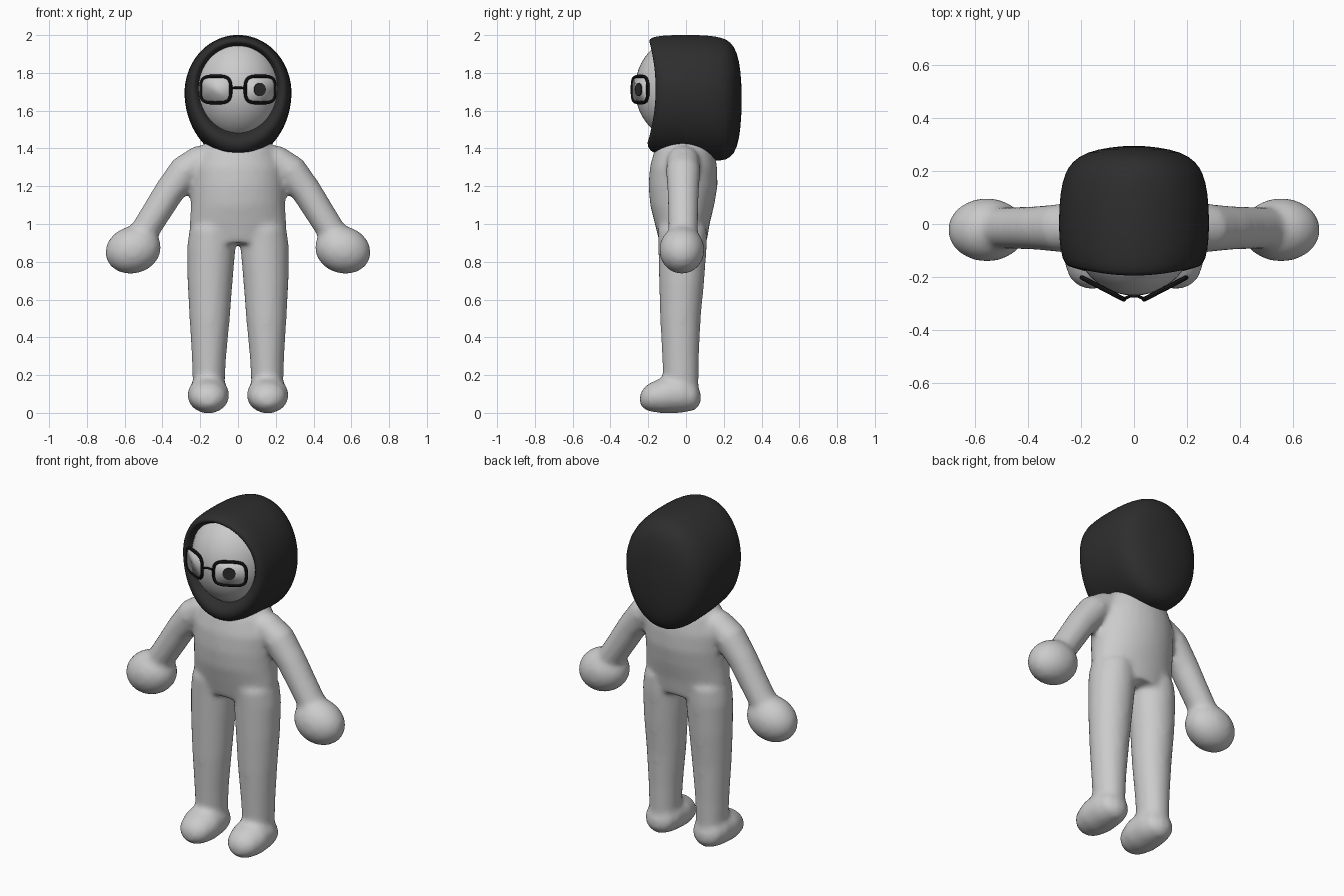
import bpy, bmesh, math
from mathutils import Matrix, Vector

cube = bpy.data.objects.get("Cube")
if cube:
    bpy.data.objects.remove(cube, do_unlink=True)


def material(name, value):
    m = bpy.data.materials.new(name)
    m.use_nodes = True
    color = (value, value, value, 1)
    m.diffuse_color = color
    bsdf = m.node_tree.nodes["Principled BSDF"]
    bsdf.inputs["Base Color"].default_value = color
    bsdf.inputs["Roughness"].default_value = 0.7
    return m


LIGHT = material("light grey", 0.6)
CLOTH = material("charcoal cloth", 0.027)
BLACK = material("frame black", 0.01)
X, Y, Z = Vector((1, 0, 0)), Vector((0, 1, 0)), Vector((0, 0, 1))


def finish(bm, name, mat):
    bmesh.ops.recalc_face_normals(bm, faces=bm.faces)
    me = bpy.data.meshes.new(name)
    bm.to_mesh(me)
    bm.free()
    me.materials.append(mat)
    me.polygons.foreach_set("use_smooth", [True] * len(me.polygons))
    ob = bpy.data.objects.new(name, me)
    bpy.context.collection.objects.link(ob)
    return ob


def loft(bm, rings):
    """Skin a closed tube through rings of points."""
    loops = [[bm.verts.new(p) for p in r] for r in rings]
    n = len(loops[0])
    for a, b in zip(loops, loops[1:]):
        for i in range(n):
            j = (i + 1) % n
            bm.faces.new((a[i], a[j], b[j], b[i]))
    for end in (loops[0], loops[-1]):
        mid = bm.verts.new(sum((v.co for v in end), Vector()) / n)
        for i in range(n):
            bm.faces.new((end[i], end[(i + 1) % n], mid))


def ellipse(c, u, v, n=32):
    angles = [math.tau * i / n for i in range(n)]
    return [Vector(c) + u * math.cos(a) + v * math.sin(a) for a in angles]


def flat_ring(z, x0, x1, y0, y1):
    c = ((x0 + x1) / 2, (y0 + y1) / 2, z)
    return ellipse(c, X * (x1 - x0) / 2, Y * (y1 - y0) / 2)


# Body: overlapping torso, legs, feet, arms and hands fused into one skin
bm = bmesh.new()
torso = [(0.9, 0.22, -0.14, 0.11), (1.0, 0.257, -0.165, 0.125),
         (1.1, 0.25, -0.19, 0.15), (1.2, 0.25, -0.198, 0.167),
         (1.3, 0.245, -0.192, 0.165), (1.4, 0.2, -0.165, 0.15),
         (1.47, 0.13, -0.12, 0.11)]
loft(bm, [flat_ring(z, -w, w, f, b) for z, w, f, b in torso])

leg = [(0.98, 0.02, 0.255, -0.15, 0.11), (0.88, 0.012, 0.27, -0.147, 0.11),
       (0.7, 0.028, 0.268, -0.143, 0.097), (0.5, 0.043, 0.257, -0.137, 0.078),
       (0.3, 0.062, 0.245, -0.127, 0.069), (0.1, 0.073, 0.237, -0.117, 0.066)]
foot = [(-0.245, 0.02, 0.05, 0.09), (-0.235, 0.055, 0.03, 0.12),
        (-0.2, 0.09, 0.008, 0.155), (-0.12, 0.112, -0.003, 0.19),
        (-0.02, 0.105, 0.0, 0.2), (0.05, 0.08, 0.015, 0.16),
        (0.078, 0.03, 0.05, 0.11)]
arm = [(0.15, 1.34, 0.08), (0.2, 1.335, 0.083), (0.28, 1.28, 0.088),
       (0.365, 1.17, 0.08), (0.44, 1.05, 0.077), (0.51, 0.94, 0.075)]
for s in (1, -1):
    loft(bm, [flat_ring(z, s * a, s * b, f, k) for z, a, b, f, k in leg])
    loft(bm, [ellipse((s * 0.157, y, (lo + hi) / 2), X * w, Z * (hi - lo) / 2)
              for y, w, lo, hi in foot])
    rings = []
    for i, (x, z, r) in enumerate(arm):
        before, after = arm[max(i - 1, 0)], arm[min(i + 1, len(arm) - 1)]
        d = Vector((after[0] - before[0], 0, after[1] - before[1])).normalized()
        across = Vector((-d.z * s, 0, d.x))
        rings.append(ellipse((s * x, -0.015, z), across * r, Y * r * 1.04))
    loft(bm, rings)
    place = (Matrix.Translation((s * 0.555, -0.022, 0.863))
             @ Matrix.Rotation(s * 0.3, 4, 'Y')
             @ Matrix.Diagonal((0.15, 0.12, 0.125, 1)))
    bmesh.ops.create_uvsphere(bm, u_segments=32, v_segments=16, radius=1,
                              matrix=place)
body = finish(bm, "body", LIGHT)
fuse = body.modifiers.new("fuse", 'REMESH')
fuse.mode = 'VOXEL'
fuse.voxel_size = 0.015
fuse.use_smooth_shade = True
relax = body.modifiers.new("relax", 'SMOOTH')
relax.factor = 0.5
relax.iterations = 10

# Face
bm = bmesh.new()
bmesh.ops.create_uvsphere(
    bm, u_segments=48, v_segments=24, radius=1,
    matrix=Matrix.Translation((0, -0.02, 1.715))
    @ Matrix.Diagonal((0.235, 0.25, 0.275, 1)))
finish(bm, "face", LIGHT)

# Hood: egg-shaped rings from the face opening to the back; front is bowed
hood = [(-0.09, 0.19, 1.49, 1.93, 0.03), (-0.148, 0.215, 1.47, 1.95, 0.055),
        (-0.165, 0.235, 1.43, 1.968, 0.05), (-0.155, 0.262, 1.385, 1.988, 0.035),
        (-0.1, 0.28, 1.36, 2.0, 0.03), (0.0, 0.286, 1.348, 2.003, 0),
        (0.12, 0.28, 1.336, 2.0, 0), (0.19, 0.262, 1.333, 1.988, 0),
        (0.235, 0.235, 1.348, 1.968, 0), (0.272, 0.18, 1.4, 1.91, 0),
        (0.29, 0.09, 1.51, 1.81, 0), (0.295, 0.02, 1.63, 1.69, 0)]
rings = []
for y, w, lo, hi, bow in hood:
    mid = lo + 0.53 * (hi - lo)
    ring = []
    for p in ellipse((0, y, 0), X, Z, 40):
        z = p.z * (hi - mid if p.z > 0 else mid - lo)
        ring.append(Vector((p.x * w, y - bow * (z / 0.3) ** 2, mid + z)))
    rings.append(ring)
bm = bmesh.new()
loft(bm, rings)
ob = finish(bm, "hood", CLOTH)
ob.modifiers.new("round", 'SUBSURF').levels = 1


# Glasses
def lens_y(x):
    return -0.286 + 0.52 * (abs(x) - 0.035)


def wire(name, points, radius, cyclic):
    cu = bpy.data.curves.new(name, 'CURVE')
    cu.dimensions = '3D'
    cu.bevel_depth = radius
    cu.bevel_resolution = 2
    cu.use_fill_caps = True
    sp = cu.splines.new('POLY')
    sp.points.add(len(points) - 1)
    for q, p in zip(sp.points, points):
        q.co = (*p, 1)
    sp.use_cyclic_u = cyclic
    cu.materials.append(BLACK)
    ob = bpy.data.objects.new(name, cu)
    bpy.context.collection.objects.link(ob)
    bpy.ops.object.select_all(action='DESELECT')
    ob.select_set(True)
    bpy.context.view_layer.objects.active = ob
    bpy.ops.object.convert(target='MESH')
    bpy.ops.object.shade_smooth_by_angle()


def squircle(t):
    return math.copysign(abs(t) ** 0.55, t)


for s, side in ((1, "left"), (-1, "right")):
    outline = []
    for i in range(40):
        a = math.tau * i / 40
        x = s * (0.1175 + 0.079 * squircle(math.cos(a)))
        outline.append((x, lens_y(x), 1.712 + 0.07 * squircle(math.sin(a))))
    wire(side + "_glasses_frame", outline, 0.009, True)
    bm = bmesh.new()
    bm.faces.new([bm.verts.new(p) for p in outline])
    ob = finish(bm, side + "_lens", LIGHT)
    ob.modifiers.new("thickness", 'SOLIDIFY').thickness = 0.003
wire("glasses_bridge", [(-0.04, -0.283, 1.717), (-0.015, -0.272, 1.722),
                        (0.015, -0.272, 1.722), (0.04, -0.283, 1.717)],
     0.006, False)

# Single pupil, lying on the left lens
bm = bmesh.new()
turn = Vector((0.52, -1, 0)).to_track_quat('Z', 'Y').to_matrix().to_4x4()
bmesh.ops.create_cone(bm, cap_ends=True, segments=32, radius1=0.035,
                      radius2=0.035, depth=0.009,
                      matrix=Matrix.Translation((0.115, -0.249, 1.712)) @ turn)
pupil = finish(bm, "left_pupil", CLOTH)
bpy.ops.object.select_all(action='DESELECT')
pupil.select_set(True)
bpy.context.view_layer.objects.active = pupil
bpy.ops.object.shade_smooth_by_angle()
